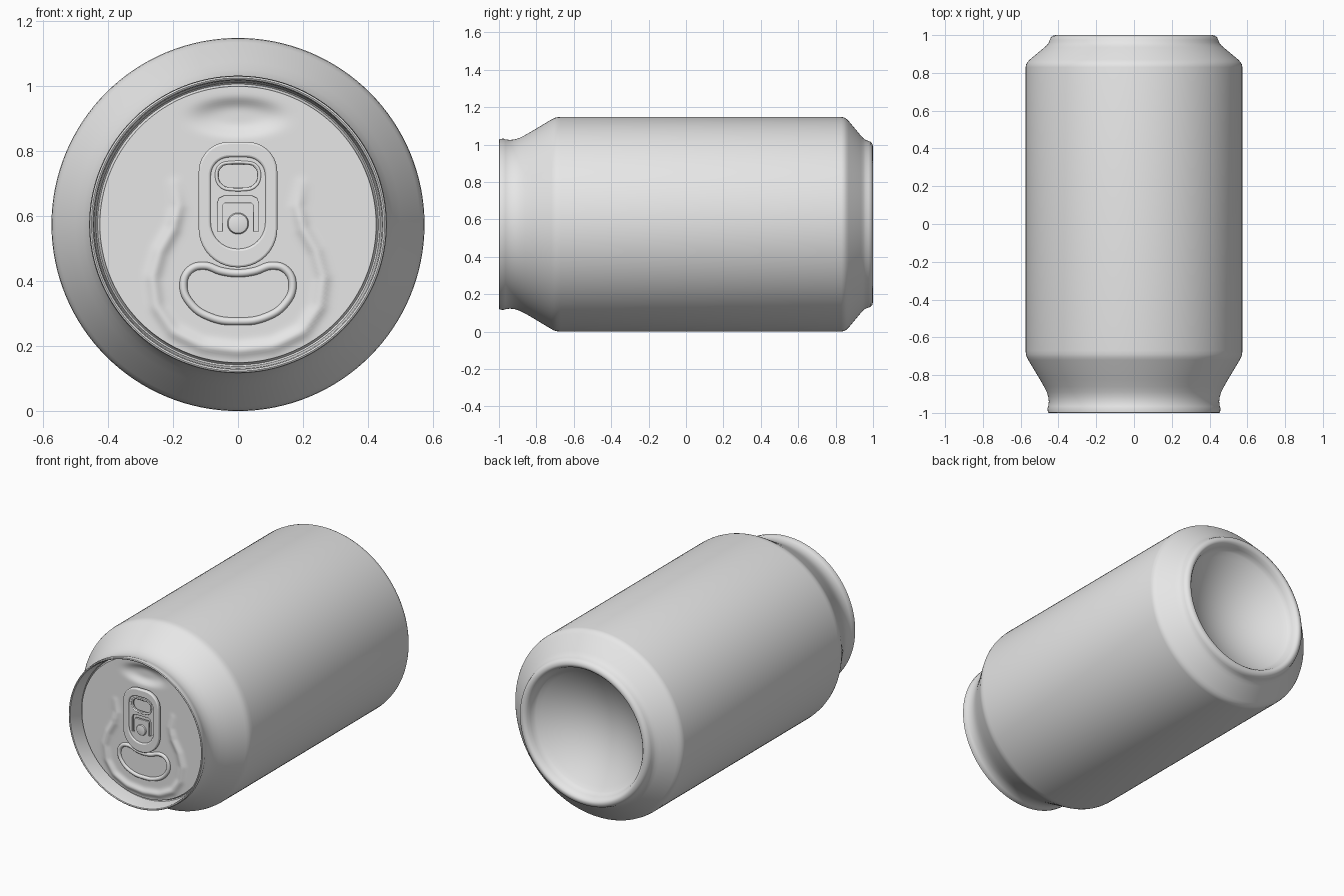
import bpy, bmesh, math
from mathutils import Vector

old = bpy.data.objects.get("Cube")
if old:
    bpy.data.objects.remove(old, do_unlink=True)

AXIS_Z = 0.574      # height of the can's long axis
PANEL_Y = -0.915    # depth of the lid panel

metal = bpy.data.materials.new("plain grey metal")
metal.use_nodes = True
metal.diffuse_color = (0.8, 0.8, 0.8, 1)
bsdf = next(n for n in metal.node_tree.nodes if n.type == 'BSDF_PRINCIPLED')
bsdf.inputs["Base Color"].default_value = (0.8, 0.8, 0.8, 1)


def finish(name, mesh, angle=40):
    """Link a mesh as a named object with the metal and smooth shading."""
    mesh.materials.clear()
    mesh.materials.append(metal)
    obj = bpy.data.objects.new(name, mesh)
    bpy.context.collection.objects.link(obj)
    bpy.ops.object.select_all(action='DESELECT')
    obj.select_set(True)
    bpy.context.view_layer.objects.active = obj
    bpy.ops.object.shade_smooth_by_angle(angle=math.radians(angle))
    return obj


def lathe(name, profile, centre_z=AXIS_Z, steps=128, angle=40):
    """Turn (y, radius) points about an axis along y."""
    bm = bmesh.new()
    verts = [bm.verts.new((r, y, centre_z)) for y, r in profile]
    edges = [bm.edges.new(pair) for pair in zip(verts, verts[1:])]
    bmesh.ops.spin(bm, geom=verts + edges, cent=(0, 0, centre_z), axis=(0, 1, 0),
                   angle=math.tau, steps=steps, use_duplicate=False)
    bmesh.ops.remove_doubles(bm, verts=bm.verts, dist=1e-5)
    bmesh.ops.recalc_face_normals(bm, faces=bm.faces)
    mesh = bpy.data.meshes.new(name)
    bm.to_mesh(mesh)
    bm.free()
    return finish(name, mesh, angle)


def curve_part(name, curve, y):
    """Stand an x-z curve upright at depth y and turn it into a mesh."""
    temp = bpy.data.objects.new(name + " curve", curve)
    bpy.context.collection.objects.link(temp)
    deps = bpy.context.evaluated_depsgraph_get()
    mesh = bpy.data.meshes.new_from_object(temp.evaluated_get(deps))
    bpy.data.objects.remove(temp, do_unlink=True)
    obj = finish(name, mesh)
    obj.rotation_euler.x = math.pi / 2
    obj.location.y = y
    return obj


def plate(name, outlines, y, half, bevel=0.004):
    """Flat plate; the first outline is the edge, the others are holes."""
    cu = bpy.data.curves.new(name, 'CURVE')
    cu.dimensions, cu.fill_mode = '2D', 'BOTH'
    cu.extrude, cu.bevel_depth, cu.bevel_resolution = half - bevel, bevel, 2
    for pts in outlines:
        sp = cu.splines.new('POLY')
        sp.points.add(len(pts) - 1)
        for p, (x, z) in zip(sp.points, pts):
            p.co = (x, z, 0, 1)
        sp.use_cyclic_u = True
    return curve_part(name, cu, y)


def ridge(name, pts, y, radius):
    """Closed smooth tube, half sunk to leave a rounded ridge."""
    cu = bpy.data.curves.new(name, 'CURVE')
    cu.dimensions = '3D'
    cu.bevel_depth, cu.bevel_resolution, cu.resolution_u = radius, 4, 8
    sp = cu.splines.new('BEZIER')
    sp.bezier_points.add(len(pts) - 1)
    for p, (x, z) in zip(sp.bezier_points, pts):
        p.co = (x, z, 0)
        p.handle_left_type = p.handle_right_type = 'AUTO'
    sp.use_cyclic_u = True
    return curve_part(name, cu, y)


def rounded(w, z0, z1, top, bottom, n=10):
    """Rounded rectangle outline with half width w."""
    pts = []
    corners = [(w, z1, top, 0), (-w, z1, top, 1), (-w, z0, bottom, 2), (w, z0, bottom, 3)]
    for x, z, r, q in corners:
        cx = x - math.copysign(r, x)
        cz = z - r if z == z1 else z + r
        for i in range(n + 1):
            a = (q + i / n) * math.pi / 2
            pts.append((cx + r * math.cos(a), cz + r * math.sin(a)))
    return pts


# Shell: stepped rim, neck, wall, tapered foot and domed base in one profile
shell = [(PANEL_Y, 0.425), (-0.899, 0.428), (-0.895, 0.432), (-0.90, 0.437),
         (-0.985, 0.443), (-0.997, 0.446), (-1.0, 0.451), (-0.997, 0.456),
         (-0.975, 0.458), (-0.965, 0.454), (-0.94, 0.451), (-0.915, 0.454),
         (-0.89, 0.462), (-0.86, 0.477), (-0.82, 0.50), (-0.72, 0.560),
         (-0.705, 0.568), (-0.69, 0.572), (-0.67, 0.574),
         (0.83, 0.574), (0.845, 0.571), (0.857, 0.564), (0.87, 0.552),
         (0.935, 0.474), (0.948, 0.460), (0.96, 0.451), (0.975, 0.446),
         (0.988, 0.440), (0.996, 0.430), (1.0, 0.417), (0.997, 0.405),
         (0.985, 0.394), (0.965, 0.386), (0.945, 0.378)]
DOME_STEPS = 16
shell += [(0.80 + 0.135 * (1 - i / DOME_STEPS) ** 2, 0.368 * (1 - i / DOME_STEPS))
          for i in range(DOME_STEPS + 1)]
lathe("can_shell", shell)

# Lid panel: disc pressed with a raised bead and a finger well
bead = [Vector(p) for p in ((0.195, 0.70), (0.183, 0.63), (0.20, 0.56), (0.24, 0.49),
                            (0.262, 0.41), (0.25, 0.32), (0.20, 0.245),
                            (0.11, 0.20), (0, 0.187))]


def relief(x, z):
    p = Vector((abs(x), z))
    gap = 1.0
    for a, b in zip(bead, bead[1:]):
        t = max(0, min(1, (p - a).dot(b - a) / (b - a).length_squared))
        gap = min(gap, (p - a.lerp(b, t)).length)
    height = 0.013 * math.exp(-(gap / 0.02) ** 2)
    height *= max(0.0, min(1.0, (0.74 - z) / 0.15))
    well = (x / 0.125) ** 2 + ((z - 0.905) / 0.05) ** 2
    return height - 0.022 * math.exp(-well ** 2)


RINGS, SEGS = 56, 160
bm = bmesh.new()
centre = bm.verts.new((0, PANEL_Y, AXIS_Z))
previous = None
for i in range(1, RINGS + 1):
    ring = []
    for j in range(SEGS):
        a = math.tau * j / SEGS
        x = 0.425 * i / RINGS * math.cos(a)
        z = AXIS_Z + 0.425 * i / RINGS * math.sin(a)
        ring.append(bm.verts.new((x, PANEL_Y - (relief(x, z) if i < RINGS else 0), z)))
    for j in range(SEGS):
        k = (j + 1) % SEGS
        if previous:
            bm.faces.new((previous[j], ring[j], ring[k], previous[k]))
        else:
            bm.faces.new((centre, ring[j], ring[k]))
    previous = ring
panel_mesh = bpy.data.meshes.new("lid_panel")
bm.to_mesh(panel_mesh)
bm.free()
finish("lid_panel", panel_mesh)

# Pouring mouth: curved ridge
half_mouth = [(0.05, 0.430), (0.105, 0.447), (0.148, 0.434), (0.168, 0.388),
              (0.145, 0.330), (0.08, 0.287)]
mouth = [(0, 0.424)] + half_mouth + [(0, 0.276)]
mouth += [(-x, z) for x, z in reversed(half_mouth)]
ridge("mouth_ridge", mouth, PANEL_Y, 0.012)

# Pull tab: curled border, thinner web with finger hole and arched slot
plate("tab_border", [rounded(0.114, 0.449, 0.821, 0.085, 0.112),
                     rounded(0.091, 0.492, 0.788, 0.065, 0.089)], -0.936, 0.013, 0.007)
slot = [(-0.066, 0.55), (-0.066, 0.64), (-0.06, 0.657), (-0.045, 0.664),
        (0.045, 0.664), (0.06, 0.657), (0.066, 0.64), (0.066, 0.55), (0.046, 0.55),
        (0.046, 0.632), (0.040, 0.638), (-0.040, 0.638), (-0.046, 0.632), (-0.046, 0.55)]
plate("tab_web", [rounded(0.1, 0.47, 0.80, 0.07, 0.098),
                  rounded(0.062, 0.686, 0.760, 0.030, 0.036), slot], -0.933, 0.007, 0.003)
ridge("finger_hole_lip", rounded(0.066, 0.682, 0.764, 0.034, 0.040, 4), -0.938, 0.005)

# Rivet holding the tab
lathe("rivet", [(PANEL_Y, 0.033), (-0.942, 0.033), (-0.947, 0.030),
                (-0.949, 0.024), (-0.949, 0.0)], 0.577, 40)
